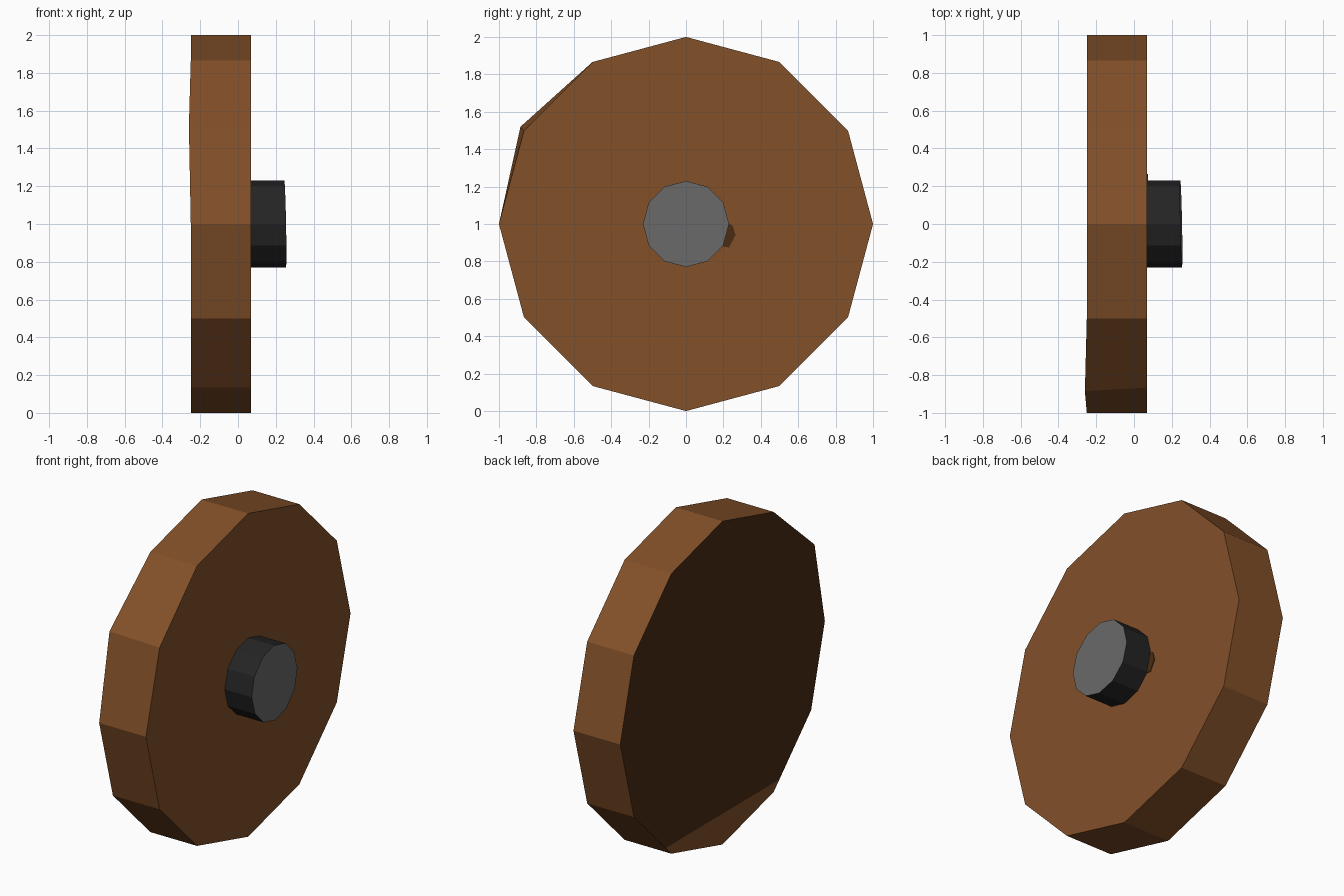
import bpy, bmesh, math
from mathutils import Vector

if "Cube" in bpy.data.objects:
    bpy.data.objects.remove(bpy.data.objects["Cube"])


def material(name, rgb):
    m = bpy.data.materials.new(name)
    m.diffuse_color = (*rgb, 1)
    m.use_nodes = True
    m.node_tree.nodes["Principled BSDF"].inputs["Base Color"].default_value = m.diffuse_color
    return m


BROWN = material("brown wood", (0.225, 0.08, 0.022))
DARK = material("dark brown", (0.07, 0.025, 0.007))
BLACK = material("black hub side", (0.018, 0.018, 0.018))
GREY = material("grey hub cap", (0.14, 0.14, 0.14))


def prism(bm, outline, x0, x1):
    """Extrude a (y, z) outline along x."""
    vs = [bm.verts.new((x0, y, z)) for y, z in outline]
    face = bm.faces.new(vs)
    ext = bmesh.ops.extrude_face_region(bm, geom=[face], use_keep_orig=True)["geom"]
    for v in ext:
        if isinstance(v, bmesh.types.BMVert):
            v.co.x = x1
    bmesh.ops.recalc_face_normals(bm, faces=bm.faces)


def ring(r, n=12):
    return [(r * math.cos(2 * math.pi * i / n), 1 + r * math.sin(2 * math.pi * i / n))
            for i in range(n)]


def finish(bm, name, *mats):
    me = bpy.data.meshes.new(name)
    bm.to_mesh(me)
    bm.free()
    for m in mats:
        me.materials.append(m)
    bpy.context.collection.objects.link(bpy.data.objects.new(name, me))


# wheel disc, with one bent corner and a dark back
bm = bmesh.new()
prism(bm, ring(1), -0.25, 0.07)


def back_vert(y, z):
    return min(bm.verts, key=lambda v: (v.co - Vector((-0.25, y, z))).length)


back = min(bm.faces, key=lambda f: f.calc_center_median().x)
geom = [back, *back.edges, *back.verts]
bmesh.ops.bisect_plane(bm, geom=geom, plane_co=(0, 0, 0.19), plane_no=(0, 0, 1))
bmesh.ops.connect_verts(bm, verts=[back_vert(-0.5, 1.866), back_vert(-1, 1)])
for f in bm.faces:
    c = f.calc_center_median()
    f.material_index = int(f.normal.x < -0.9 and c.z > 0.19)
back_vert(-0.866, 1.5).co = (-0.26, -0.885, 1.52)
bm.normal_update()
finish(bm, "wheel_disc", BROWN, DARK)

# hub with a slightly slanted grey cap
bm = bmesh.new()
prism(bm, ring(0.23), 0.07, 0.25)
for v in bm.verts:
    if v.co.x > 0.1:
        v.co.x -= 0.02 * v.co.y + 0.02 * (v.co.z - 1)
bm.normal_update()
for f in bm.faces:
    f.material_index = int(f.normal.x > 0.9)
finish(bm, "hub", BLACK, GREY)

# small dark mark beside the hub
bm = bmesh.new()
prism(bm, [(0.19, 0.88), (0.23, 0.875), (0.265, 0.94), (0.25, 0.99), (0.22, 1.01)],
      0.068, 0.074)
finish(bm, "hub_mark", DARK)
